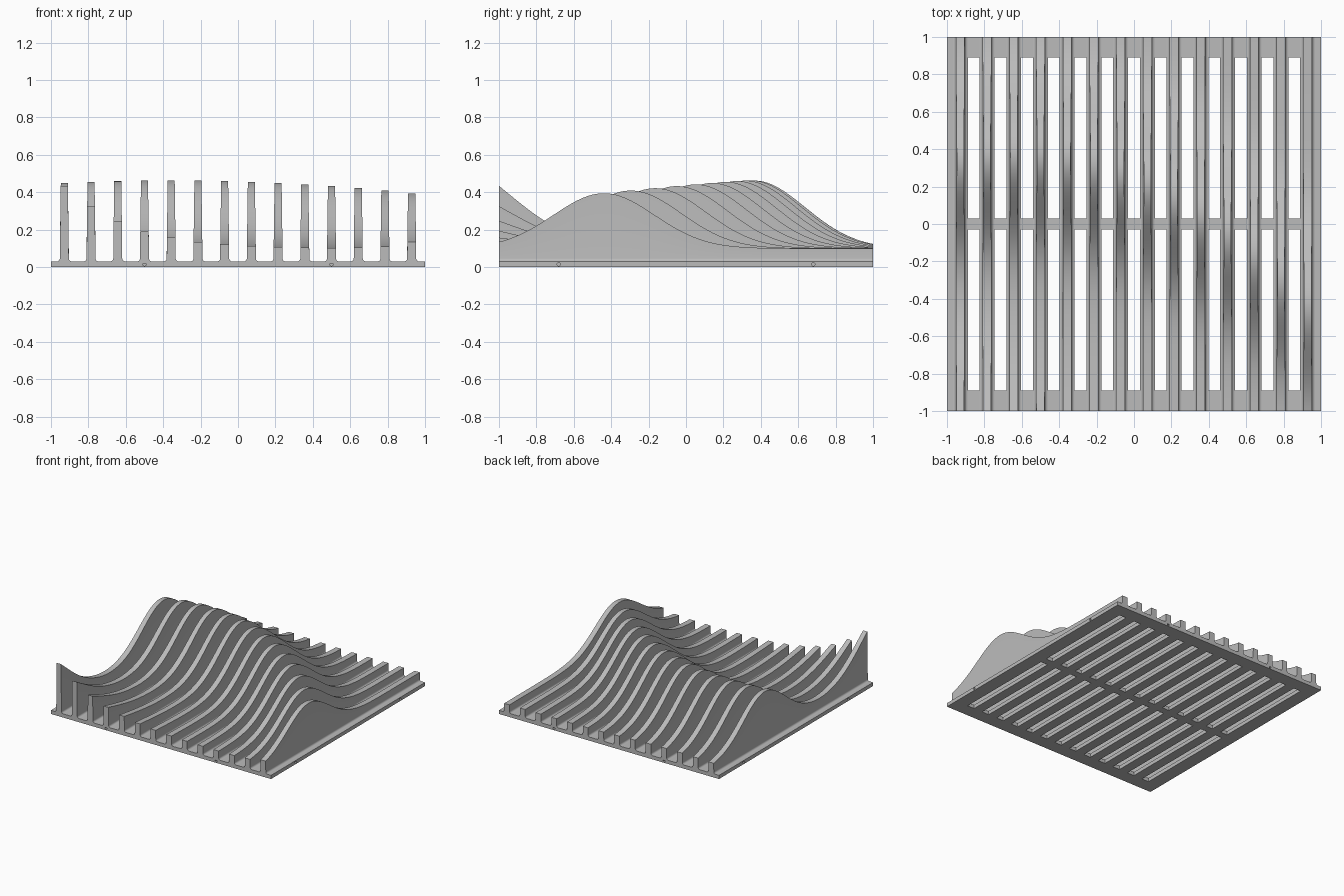
import bpy, bmesh
from math import exp, cos, sin, pi
from mathutils import Matrix

if "Cube" in bpy.data.objects:
    bpy.data.objects.remove(bpy.data.objects["Cube"], do_unlink=True)

FINS = 14
PITCH = 2 / FINS
PLATE_TOP = 0.03
STEPS = 96

grey = bpy.data.materials.new("neutral grey")
grey.use_nodes = True
grey.diffuse_color = (0.5, 0.5, 0.5, 1)
grey.node_tree.nodes["Principled BSDF"].inputs["Base Color"].default_value = grey.diffuse_color


def make_object(name, bm):
    bmesh.ops.recalc_face_normals(bm, faces=bm.faces)
    mesh = bpy.data.meshes.new(name)
    bm.to_mesh(mesh)
    bm.free()
    mesh.materials.append(grey)
    obj = bpy.data.objects.new(name, mesh)
    bpy.context.collection.objects.link(obj)
    return obj


def add_box(bm, x, y, z, sx, sy, sz):
    bmesh.ops.create_cube(bm, size=1, matrix=Matrix.Translation((x, y, z)) @ Matrix.Diagonal((sx, sy, sz, 1)))


def activate(obj):
    bpy.ops.object.select_all(action='DESELECT')
    obj.select_set(True)
    bpy.context.view_layer.objects.active = obj


def height(x, y):
    """Wave surface: a curved ridge plus a swell at the front right corner."""
    crest_y = 0.37 - 0.346 * (x + 0.6) ** 2
    crest = 0.363 - 0.042 * (x + 0.35) ** 2
    ridge = crest * exp(-0.5 * ((y - crest_y) / 0.27) ** 2)
    u, t = x + 0.93, y + 1
    swell = 0.335 * exp(-2.65 * u - 0.75 * u * u - 2.4 * t - 4 * t * t)
    return 0.1 + ridge + swell


def half_section(h):
    """Right half of a fin: embedded foot, fillet, drafted side, top corner."""
    r, foot = 0.016, 0.04
    points = [(foot - 0.001, PLATE_TOP - 0.01)]
    for i in range(6):
        a = i / 5 * pi / 2
        points.append((foot - r * sin(a), PLATE_TOP + r * (1 - cos(a))))
    points.append((0.0245 - 0.014 * (h - 0.05), h))
    return points


# Slotted base plate
bm = bmesh.new()
add_box(bm, 0, 0, PLATE_TOP / 2, 2, 2, PLATE_TOP)
base_plate = make_object("base_plate", bm)

# Cutter with the slots and the small edge holes
bm = bmesh.new()
for i in range(FINS - 1):
    for side in (-1, 1):
        add_box(bm, -1 + (i + 1) * PITCH, side * 0.46, 0, 0.064, 0.86, 0.2)


def add_hole(x, y, axis):
    matrix = Matrix.Translation((x, y, PLATE_TOP / 2)) @ Matrix.Rotation(pi / 2, 4, axis)
    bmesh.ops.create_cone(bm, cap_ends=True, segments=16, radius1=0.009, radius2=0.009,
                          depth=0.06, matrix=matrix)


for a in (-1, 1):
    for b in (-1, 1):
        add_hole(a * 0.5, b, 'X')
        add_hole(a, b * 0.68, 'Y')
cutter = make_object("slot_cutter", bm)
cutter.hide_render = True

cut = base_plate.modifiers.new("slots", 'BOOLEAN')
cut.operation = 'DIFFERENCE'
cut.solver = 'EXACT'
cut.object = cutter
activate(base_plate)
bpy.ops.object.modifier_apply(modifier=cut.name)
bpy.data.objects.remove(cutter, do_unlink=True)

# Wave fins, each swept from front to back
for n in range(FINS):
    x = -1 + (n + 0.5) * PITCH
    bm = bmesh.new()
    rings = []
    for s in range(STEPS + 1):
        y = -1 + 2 * s / STEPS
        half = half_section(height(x, y))
        outline = half + [(-px, pz) for px, pz in reversed(half)]
        rings.append([bm.verts.new((x + px, y, pz)) for px, pz in outline])
    count = len(rings[0])
    for a, b in zip(rings, rings[1:]):
        for k in range(count):
            j = (k + 1) % count
            bm.faces.new((a[k], a[j], b[j], b[k]))
    bm.faces.new(rings[0])
    bm.faces.new(rings[-1])
    fin = make_object(f"wave_fin_{n + 1:02d}", bm)
    activate(fin)
    bpy.ops.object.shade_smooth_by_angle(angle=pi / 6)
